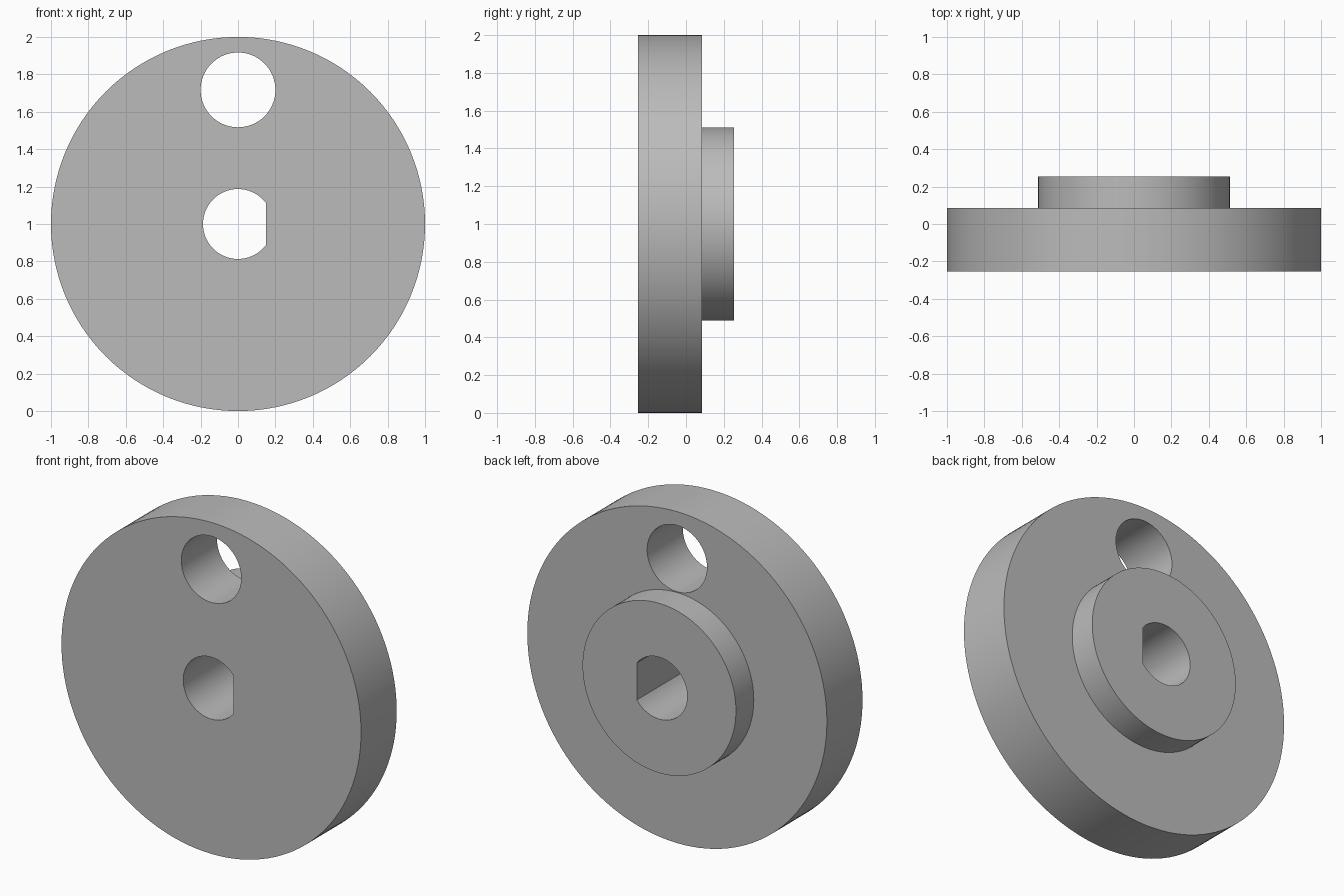
import bpy, bmesh
from math import sin, cos, acos, pi, radians

cube = bpy.data.objects.get("Cube")
if cube:
    bpy.data.objects.remove(cube, do_unlink=True)

SEGMENTS = 128
FRONT, STEP, BACK = -0.255, 0.085, 0.255

grey = bpy.data.materials.new("plain grey")
grey.use_nodes = True
colour = (0.5, 0.5, 0.5, 1)
grey.diffuse_color = colour
grey.node_tree.nodes["Principled BSDF"].inputs["Base Color"].default_value = colour


def arc(radius, z, start=0.0, end=2 * pi, count=SEGMENTS, closed=True):
    """Points (x, z) along an arc facing the front."""
    steps = count if closed else count - 1
    return [(radius * cos(start + (end - start) * i / steps),
             z + radius * sin(start + (end - start) * i / steps)) for i in range(count)]


def loft(name, sections):
    """Solid through (outline, y) sections with capped ends."""
    bm = bmesh.new()
    rings = [[bm.verts.new((x, y, z)) for x, z in outline] for outline, y in sections]
    for a, b in zip(rings, rings[1:]):
        for i in range(len(a)):
            j = (i + 1) % len(a)
            bm.faces.new((a[i], a[j], b[j], b[i]))
    bm.faces.new(rings[0])
    bm.faces.new(rings[-1])
    bmesh.ops.recalc_face_normals(bm, faces=bm.faces)
    mesh = bpy.data.meshes.new(name)
    bm.to_mesh(mesh)
    bm.free()
    mesh.materials.append(grey)
    obj = bpy.data.objects.new(name, mesh)
    bpy.context.collection.objects.link(obj)
    return obj


# Stepped wheel: wide disc with a smaller hub behind
rim, hub = arc(1.0, 1.0), arc(0.512, 1.0)
wheel = loft("wheel_with_hub", [(rim, FRONT), (rim, STEP), (hub, STEP), (hub, BACK)])

# Crank pin hole near the rim, and D-shaped shaft bore with its flat on +x
pin = arc(0.2, 1.717, count=64)
bore_radius, flat_x = 0.187, 0.15
half = acos(flat_x / bore_radius)
bore = arc(bore_radius, 1.0, half, 2 * pi - half, 64, closed=False)

bpy.context.view_layer.objects.active = wheel
wheel.select_set(True)
for name, outline in (("pin_hole_cutter", pin), ("shaft_bore_cutter", bore)):
    cutter = loft(name, [(outline, FRONT - 0.2), (outline, BACK + 0.2)])
    cutter.hide_render = True
    cut = wheel.modifiers.new(name, "BOOLEAN")
    cut.operation, cut.solver, cut.object = "DIFFERENCE", "EXACT", cutter
    bpy.ops.object.modifier_apply(modifier=cut.name)
    bpy.data.objects.remove(cutter, do_unlink=True)

bpy.ops.object.shade_smooth_by_angle(angle=radians(30))
